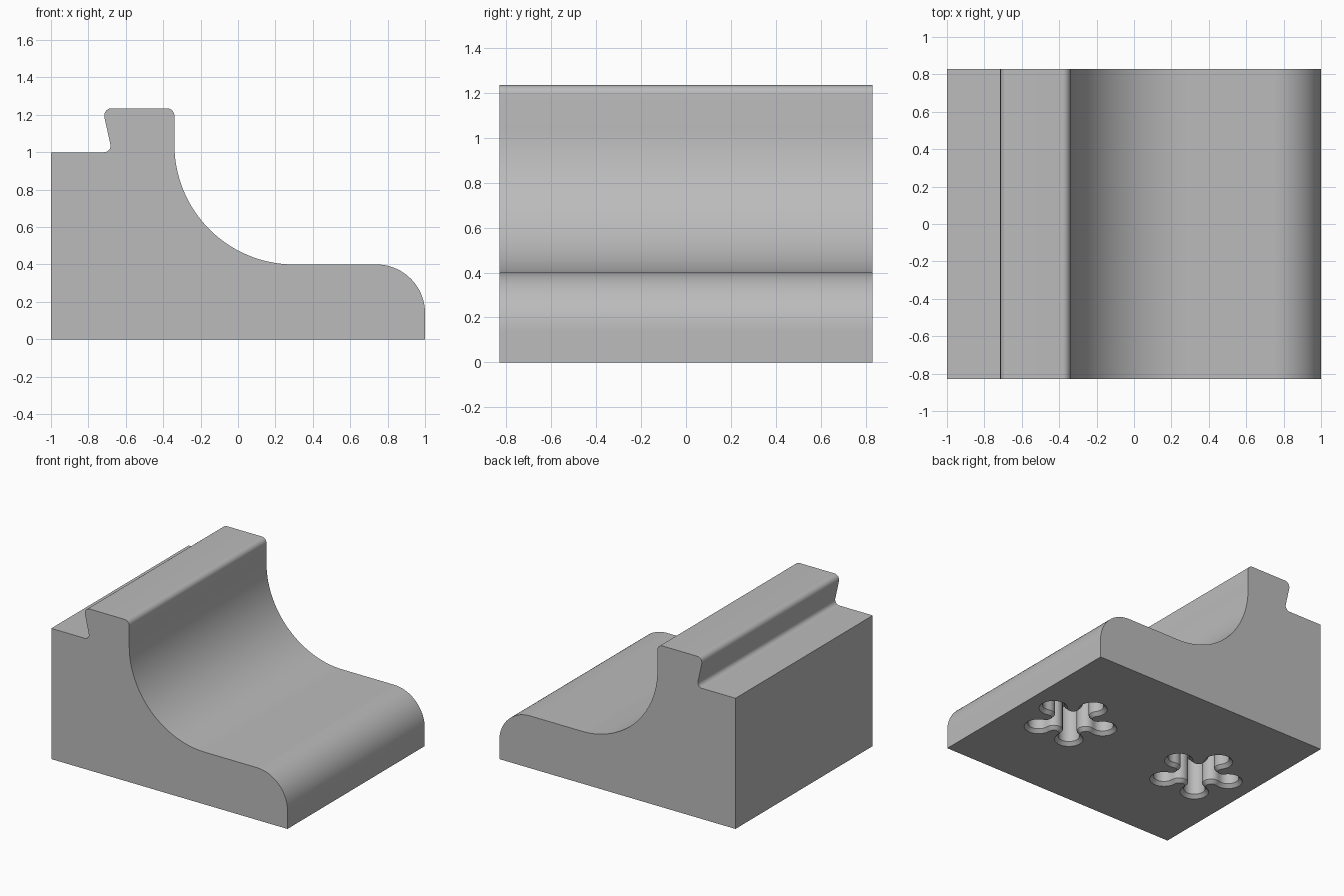
import bpy
import bmesh
import math
from mathutils import Vector

cube = bpy.data.objects.get("Cube")
if cube:
    bpy.data.objects.remove(cube)

grey = bpy.data.materials.new("plain grey")
grey.use_nodes = True
colour = (0.5, 0.5, 0.5, 1)
grey.diffuse_color = colour
grey.node_tree.nodes["Principled BSDF"].inputs["Base Color"].default_value = colour


def make_object(name, bm):
    bmesh.ops.recalc_face_normals(bm, faces=bm.faces)
    mesh = bpy.data.meshes.new(name)
    bm.to_mesh(mesh)
    bm.free()
    mesh.materials.append(grey)
    obj = bpy.data.objects.new(name, mesh)
    bpy.context.collection.objects.link(obj)
    return obj


def loft(bm, rings):
    """Join equal closed rings of points with quads and cap both ends."""
    rings = [[bm.verts.new(p) for p in ring] for ring in rings]
    for a, b in zip(rings, rings[1:]):
        for i in range(len(a)):
            bm.faces.new((a[i - 1], a[i], b[i], b[i - 1]))
    bm.faces.new(rings[0])
    bm.faces.new(rings[-1])


def fillet(corners):
    """Round each (x, z, radius) corner of a closed outline."""
    points = []
    for i, (x, z, r) in enumerate(corners):
        p = Vector((x, z))
        if r == 0:
            points.append(p)
            continue
        u = (Vector(corners[i - 1][:2]) - p).normalized()
        v = (Vector(corners[(i + 1) % len(corners)][:2]) - p).normalized()
        half = u.angle(v) / 2
        centre = p + (u + v).normalized() * r / math.sin(half)
        start = p + u * r / math.tan(half) - centre
        end = p + v * r / math.tan(half) - centre
        steps = 28 if r > 0.1 else 10
        sweep = start.angle(end)
        for k in range(steps + 1):
            t = k / steps
            points.append(centre + (start * math.sin((1 - t) * sweep)
                                    + end * math.sin(t * sweep)) / math.sin(sweep))
    return points


def star_ring(cx, z, grow):
    """Five round lobes joined by round valleys, offset outward by grow."""
    lobe_d, lobe_r, valley_d = 0.235, 0.075, 0.19
    step = math.pi / 5
    valley = Vector((valley_d * math.cos(step), valley_d * math.sin(step)))
    to_valley = valley - Vector((lobe_d, 0))
    phi = math.atan2(to_valley.y, to_valley.x)
    valley_r = to_valley.length - lobe_r - grow
    lobe_r += grow
    ring = []
    for k in range(5):
        turn = math.pi / 2 + k * 2 * step
        # outer arc of the lobe
        local = [(lobe_d + lobe_r * math.cos(a), lobe_r * math.sin(a))
                 for a in (phi * (i / 10 - 1) for i in range(21))]
        # valley arc, symmetric about the direction between two lobes
        first, last = phi + math.pi, 2 * step - phi + math.pi
        for i in range(1, 10):
            a = first + (last - first) * i / 10
            local.append((valley.x + valley_r * math.cos(a),
                          valley.y + valley_r * math.sin(a)))
        c, s = math.cos(turn), math.sin(turn)
        ring += [(cx + x * c - y * s, x * s + y * c, z) for x, y in local]
    return ring


# Block: one rounded profile extruded from front to back
profile = fillet([
    (-1, 0, 0), (1, 0, 0), (1, 0.4, 0.26), (-0.34, 0.4, 0.64),
    (-0.34, 1.235, 0.04), (-0.725, 1.235, 0.04), (-0.673, 1, 0.035), (-1, 1, 0),
])
bm = bmesh.new()
loft(bm, [[(p.x, y, p.y) for p in profile] for y in (-0.83, 0.83)])
block = make_object("stepped_block", bm)

# Two chamfered star sockets in the underside
for side, cx in (("right", -0.57), ("left", 0.57)):
    bm = bmesh.new()
    loft(bm, [star_ring(cx, z, g)
              for z, g in ((-0.02, 0.045), (0.025, 0), (0.3, 0))])
    cutter = make_object(side + "_socket_cutter", bm)
    mod = block.modifiers.new(side + "_socket", "BOOLEAN")
    mod.operation = "DIFFERENCE"
    mod.solver = "EXACT"
    mod.object = cutter
    bpy.context.view_layer.objects.active = block
    bpy.ops.object.modifier_apply(modifier=mod.name)
    bpy.data.objects.remove(cutter)

# Smooth curves, sharp edges
for obj in bpy.context.selected_objects:
    obj.select_set(False)
block.select_set(True)
bpy.context.view_layer.objects.active = block
bpy.ops.object.shade_smooth_by_angle(angle=math.radians(30))
